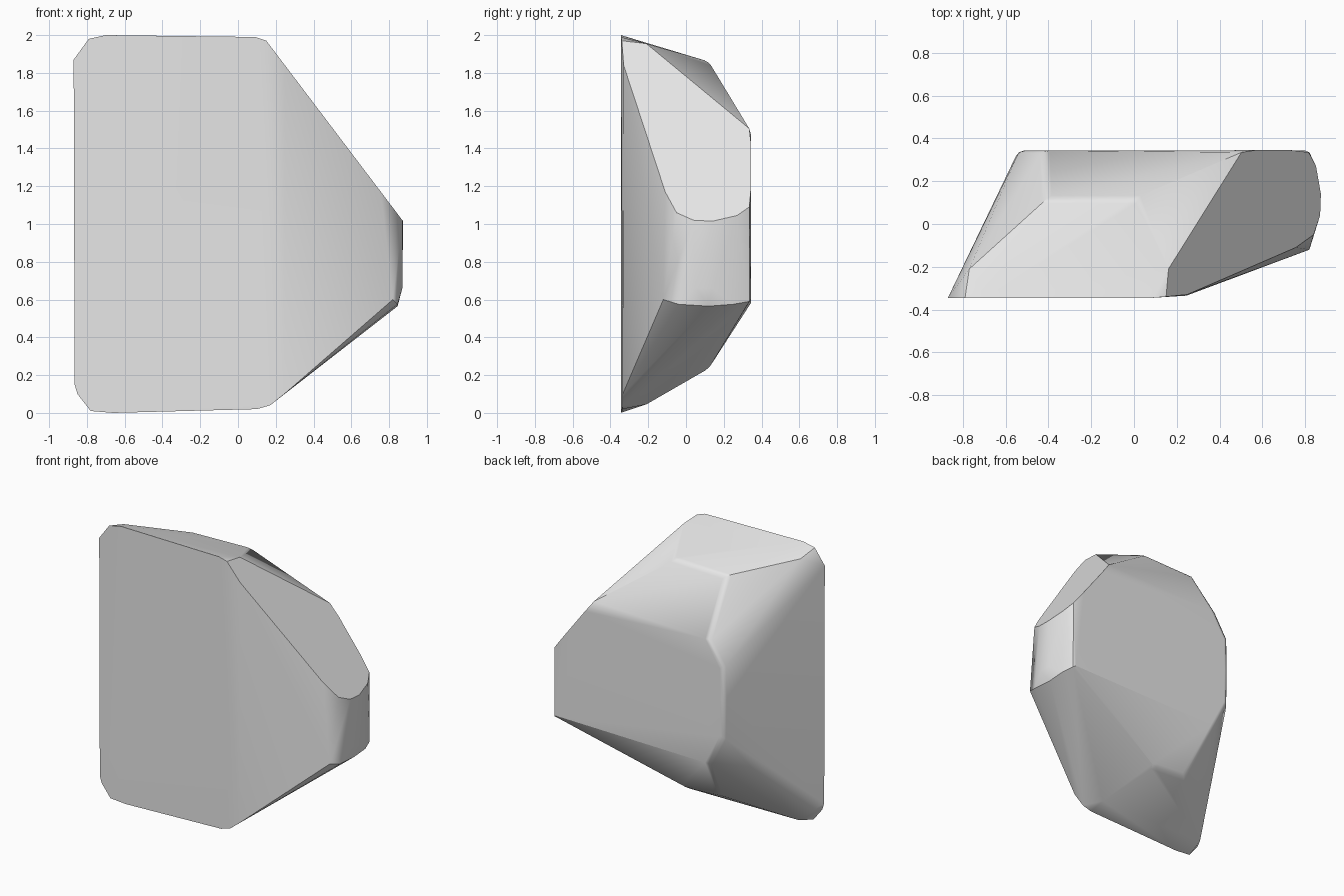
import bpy
import bmesh
import math

# Remove the default object only
default_object = bpy.data.objects.get("Cube")
if default_object:
    bpy.data.objects.remove(default_object, do_unlink=True)


def make_material(name, value):
    material = bpy.data.materials.new(name)
    material.use_nodes = True
    colour = (value, value, value, 1)
    material.diffuse_color = colour
    shader = material.node_tree.nodes["Principled BSDF"]
    shader.inputs["Base Color"].default_value = colour
    shader.inputs["Roughness"].default_value = 0.7
    return material


def slice_at(depth, profile):
    """Place an (x, z) profile at a constant depth."""
    return [(x, depth, z) for x, z in profile]


def on_cleft(profile):
    """Place (y, z) points on the flat upper right cleavage plane."""
    top_x, top_z, slope = 0.15, 1.97, 0.758
    return [(top_x + (top_z - z) * slope, y, z) for y, z in profile]


# Broad flat front with clipped corners
front_profile = [(-0.87, 1.87), (-0.79, 1.98), (-0.7, 2), (0.09, 1.99),
                 (-0.865, 0.15), (-0.85, 0.1), (-0.78, 0.01), (-0.66, 0)]
front_edge = [(0.1, 0.02), (0.17, 0.04), (0.245, 0.1)]

# Shoulders where the top and bottom bend toward the back
upper_rim = [(-0.77, 1.945), (0.16, 1.955)]
lower_rim = [(-0.76, 0.05), (0.1, 0.045)]
upper_ridge = [(-0.41, 1.85), (0, 1.86)]
lower_ridge = [(-0.34, 0.25), (-0.08, 0.235)]

# Smaller flat back
back_profile = [(-0.42, 1.48), (-0.535, 1.3), (-0.54, 1.06), (-0.535, 0.8),
                (-0.42, 0.58), (0.8, 0.6)]

# Outline of the cleavage plane
cleft_profile = [(-0.34, 1.97), (-0.33, 1.84), (-0.11, 1.17), (-0.05, 1.06),
                 (0.04, 1.02), (0.14, 1.015), (0.27, 1.045), (0.335, 1.09),
                 (0.345, 1.2), (0.345, 1.42), (0.335, 1.505), (-0.21, 1.955)]

# Lower outline of the narrow end
end_profile = [(0.82, -0.12, 0.6), (0.845, -0.04, 0.575), (0.845, 0.12, 0.565),
               (0.87, 0.05, 0.66), (0.87, 0.14, 0.66), (0.845, 0.25, 0.575),
               (0.82, 0.335, 0.59)]

points = (slice_at(-0.345, front_profile) + slice_at(-0.335, front_edge)
          + slice_at(-0.21, upper_rim + lower_rim)
          + slice_at(0.12, upper_ridge + lower_ridge)
          + slice_at(0.343, back_profile)
          + on_cleft(cleft_profile) + end_profile)

# Wrap the profiles in one convex skin and merge coplanar triangles
mesh = bpy.data.meshes.new("boulder")
bm = bmesh.new()
for point in points:
    bm.verts.new(point)
hull = bmesh.ops.convex_hull(bm, input=bm.verts)
unused = [item for item in hull["geom_interior"] + hull["geom_unused"]
          if isinstance(item, bmesh.types.BMVert)]
bmesh.ops.delete(bm, geom=list(set(unused)), context="VERTS")
bmesh.ops.dissolve_limit(bm, angle_limit=math.radians(1.5),
                         verts=bm.verts, edges=bm.edges)
bmesh.ops.recalc_face_normals(bm, faces=bm.faces)


# Soften the worn edges around the back, leaving the cleavage edges crisp
def is_worn(edge):
    behind = all(vert.co.y > 0.1 and vert.co.x < 0.45 for vert in edge.verts)
    return behind and edge.calc_face_angle(0) > math.radians(10)


worn_edges = [edge for edge in bm.edges if is_worn(edge)]
bmesh.ops.bevel(bm, geom=worn_edges, offset=0.025, segments=2, profile=0.5,
                affect="EDGES", clamp_overlap=True)
bmesh.ops.recalc_face_normals(bm, faces=bm.faces)
bm.to_mesh(mesh)
bm.free()

# Finished stone with smooth shading that keeps the sharp breaks
boulder = bpy.data.objects.new("boulder", mesh)
bpy.context.collection.objects.link(boulder)
mesh.materials.append(make_material("stone grey", 0.8))
bpy.ops.object.select_all(action="DESELECT")
boulder.select_set(True)
bpy.context.view_layer.objects.active = boulder
bpy.ops.object.shade_smooth_by_angle(angle=math.radians(32))
weighted = boulder.modifiers.new("soft face shading", "WEIGHTED_NORMAL")
weighted.keep_sharp = True
